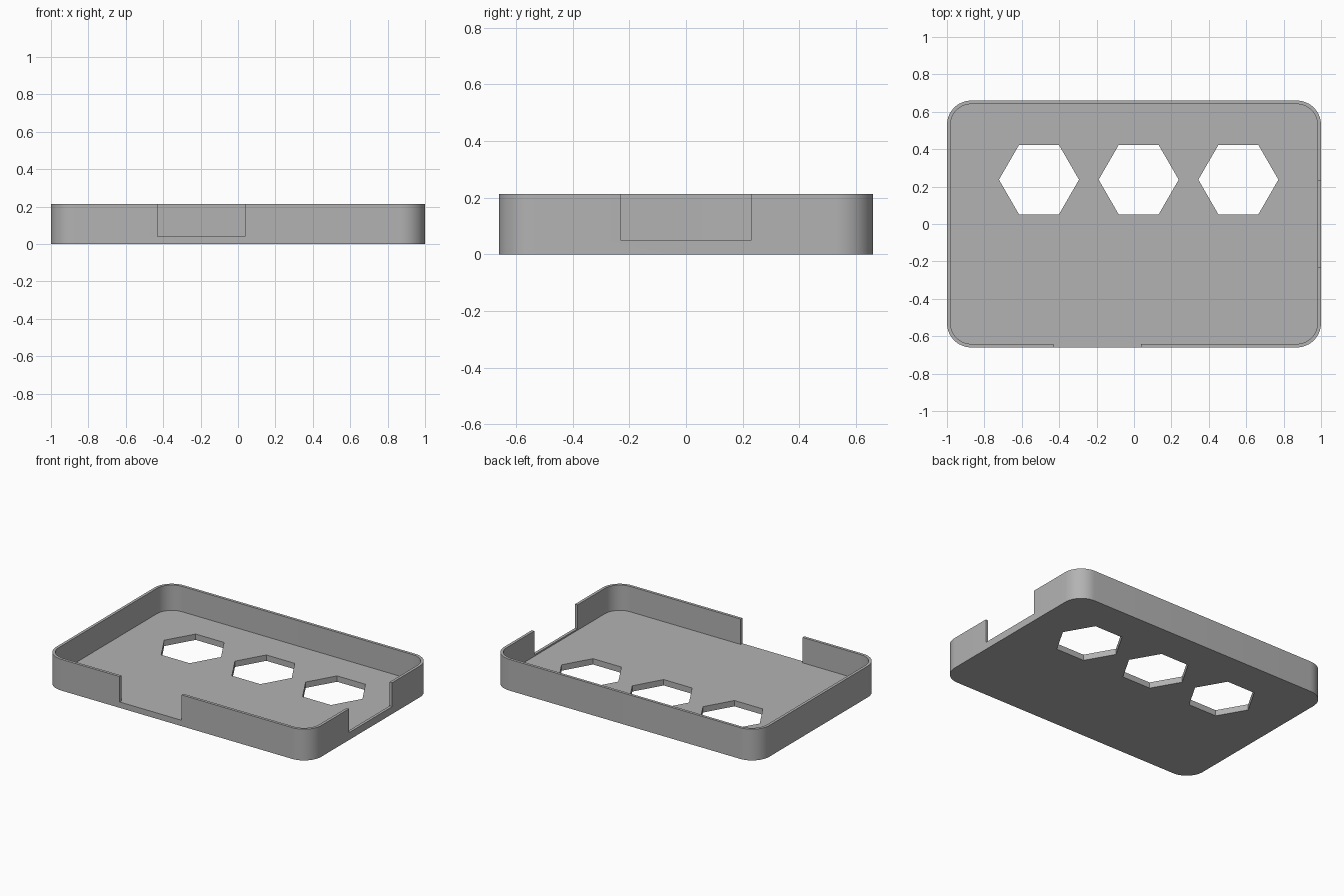
import bpy, bmesh, math

if "Cube" in bpy.data.objects:
    bpy.data.objects.remove(bpy.data.objects["Cube"], do_unlink=True)

LENGTH, WIDTH, HEIGHT = 2.0, 1.32, 0.213
WALL, FLOOR, RADIUS = 0.019, 0.04, 0.13

grey = bpy.data.materials.new("plain grey")
grey.use_nodes = True
colour = (0.45, 0.45, 0.45, 1)
grey.diffuse_color = colour
grey.node_tree.nodes["Principled BSDF"].inputs["Base Color"].default_value = colour


def prism(name, outline, z0, z1):
    """Extrude a closed outline from z0 to z1."""
    bm = bmesh.new()
    base = bm.faces.new([bm.verts.new((x, y, z0)) for x, y in outline])
    top = bmesh.ops.extrude_face_region(bm, geom=[base])["geom"]
    bmesh.ops.translate(bm, vec=(0, 0, z1 - z0),
                        verts=[v for v in top if isinstance(v, bmesh.types.BMVert)])
    bmesh.ops.recalc_face_normals(bm, faces=bm.faces)
    mesh = bpy.data.meshes.new(name)
    bm.to_mesh(mesh)
    bm.free()
    mesh.materials.append(grey)
    obj = bpy.data.objects.new(name, mesh)
    bpy.context.collection.objects.link(obj)
    return obj


def rounded_rectangle(length, width, radius, steps=12):
    points = []
    for i, (sx, sy) in enumerate([(1, 1), (-1, 1), (-1, -1), (1, -1)]):
        for s in range(steps + 1):
            a = math.pi / 2 * (i + s / steps)
            points.append((sx * (length / 2 - radius) + radius * math.cos(a),
                           sy * (width / 2 - radius) + radius * math.sin(a)))
    return points


def rectangle(x0, x1, y0, y1):
    return [(x0, y0), (x1, y0), (x1, y1), (x0, y1)]


def hexagon(x, y, r):
    return [(x + r * math.cos(math.pi / 3 * i), y + r * math.sin(math.pi / 3 * i))
            for i in range(6)]


# Solid tray block
tray = prism("tray", rounded_rectangle(LENGTH, WIDTH, RADIUS), 0, HEIGHT)

# Interior, wall notches and hexagonal floor openings
cutters = [
    prism("interior_cutter", rounded_rectangle(LENGTH - 2 * WALL, WIDTH - 2 * WALL,
                                               RADIUS - WALL), FLOOR, 0.4),
    prism("front_notch_cutter", rectangle(-0.43, 0.037, -0.8, -0.6), FLOOR, 0.4),
    prism("side_notch_cutter", rectangle(0.9, 1.2, -0.232, 0.232), 0.05, 0.4),
]
cutters += [prism("hexagon_cutter", hexagon(x, 0.237, 0.214), -0.1, 0.1)
            for x in (-0.508, 0.025, 0.558)]

bpy.context.view_layer.objects.active = tray
tray.select_set(True)
for cutter in cutters:
    cut = tray.modifiers.new("cut", "BOOLEAN")
    cut.operation, cut.solver, cut.object = "DIFFERENCE", "EXACT", cutter
    bpy.ops.object.modifier_apply(modifier=cut.name)
    bpy.data.objects.remove(cutter, do_unlink=True)

# Smooth rounded corners, crisp rims
bpy.ops.object.shade_smooth_by_angle(angle=math.radians(30))
